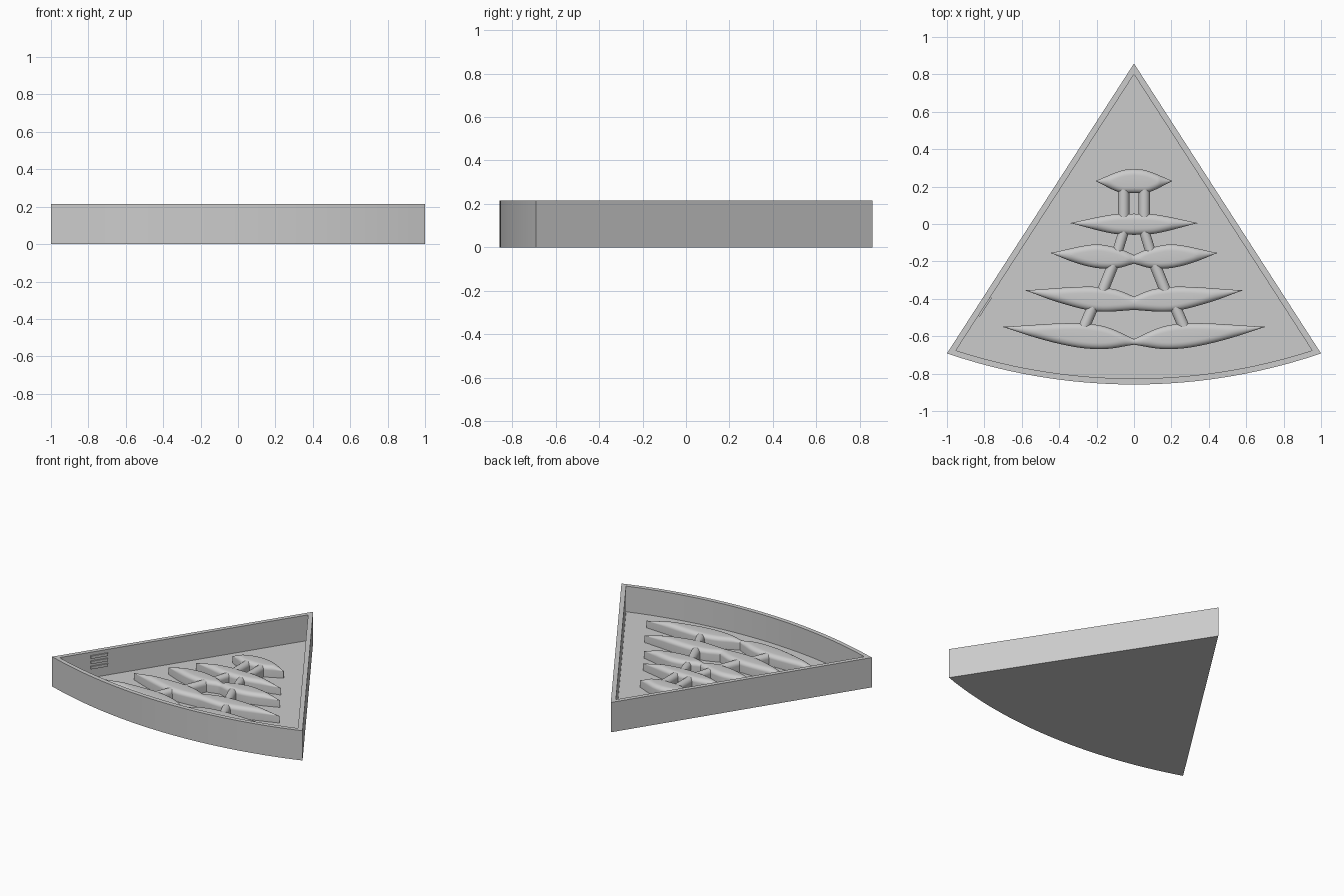
import bpy, bmesh, math
from mathutils import Vector

cube = bpy.data.objects.get("Cube")
if cube:
    bpy.data.objects.remove(cube)

HEIGHT, FLOOR = 0.215, 0.03

grey = bpy.data.materials.new("plain grey")
grey.use_nodes = True
colour = (0.6, 0.6, 0.6, 1)
grey.diffuse_color = colour
grey.node_tree.nodes["Principled BSDF"].inputs["Base Color"].default_value = colour


def finish(bm, name):
    bmesh.ops.remove_doubles(bm, verts=bm.verts, dist=1e-5)
    bmesh.ops.recalc_face_normals(bm, faces=bm.faces)
    mesh = bpy.data.meshes.new(name)
    bm.to_mesh(mesh)
    bm.free()
    obj = bpy.data.objects.new(name, mesh)
    bpy.context.collection.objects.link(obj)
    mesh.materials.append(grey)
    bpy.ops.object.select_all(action='DESELECT')
    obj.select_set(True)
    bpy.context.view_layer.objects.active = obj
    bpy.ops.object.shade_smooth_by_angle(angle=math.radians(35))
    return obj


def loft(bm, rings):
    """Join closed rings and cap both ends."""
    loops = [[bm.verts.new(p) for p in ring] for ring in rings]
    n = len(loops[0])
    for a, b in zip(loops, loops[1:]):
        for i in range(n):
            j = (i + 1) % n
            bm.faces.new((a[i], a[j], b[j], b[i]))
    bm.faces.new(loops[0])
    bm.faces.new(loops[-1])


def wedge(corner_x, corner_y, apex_y, front_y, z, steps=24):
    """Triangle outline whose front side bulges as an arc."""
    sag = corner_y - front_y
    radius = (corner_x ** 2 + sag ** 2) / (2 * sag)
    half = math.asin(corner_x / radius)
    ring = [Vector((0, apex_y, z))]
    for i in range(steps + 1):
        a = half * (2 * i / steps - 1)
        ring.append(Vector((radius * math.sin(a), front_y + radius * (1 - math.cos(a)), z)))
    return ring


# Hollow wedge tray
outer = (1.0, -0.692, 0.858, -0.858)
inner = (0.952, -0.676, 0.80, -0.826)
bm = bmesh.new()
loft(bm, [wedge(*outer, 0), wedge(*outer, HEIGHT), wedge(*inner, HEIGHT), wedge(*inner, FLOOR)])
finish(bm, "tray")


def curve(points, x):
    """Smooth height at x through a few points, mirrored about x = 0."""
    for i, (p, q) in enumerate(zip(points, points[1:])):
        if x <= q[0] + 1e-6:
            def slope(k):
                a, b = points[max(k - 1, 0)], points[min(k + 1, len(points) - 1)]
                return (b[1] - a[1]) / (b[0] - a[0])
            w = q[0] - p[0]
            t = (x - p[0]) / w
            return ((2*t**3 - 3*t**2 + 1) * p[1] + (t**3 - 2*t**2 + t) * w * slope(i)
                    + (3*t**2 - 2*t**3) * q[1] + (t**3 - t**2) * w * slope(i + 1))
    return points[-1][1]


def leaf(name, back, front, steps=28):
    """Pointed bar with upright sides and a softly rounded top."""
    tip = back[-1][0]
    rings = []
    for i in range(-steps, steps + 1):
        x = tip * i / steps
        yb, yf = curve(back, abs(x)), curve(front, abs(x))
        half, mid = max((yb - yf) / 2, 0.001), (yb + yf) / 2
        r = min(0.035, half)
        ring = [Vector((x, mid + half, FLOOR - 0.01))]
        for side in (1, -1):
            for k in range(7):
                a = math.pi / 2 * (k if side > 0 else 6 - k) / 6
                ring.append(Vector((x, mid + side * (half - r + r * math.cos(a)),
                                    FLOOR + 0.05 + 0.8 * r * math.sin(a))))
        ring.append(Vector((x, mid - half, FLOOR - 0.01)))
        rings.append(ring)
    bm = bmesh.new()
    loft(bm, rings)
    finish(bm, name)


# Five leaf bars, given by their back and front edges from centre to tip
leaf("leaf_1", [(0, .295), (.07, .285), (.205, .23)], [(0, .165), (.08, .17), (.205, .23)])
leaf("leaf_2", [(0, .055), (.12, .05), (.34, .005)], [(0, -.058), (.12, -.05), (.34, .005)])
leaf("leaf_3", [(0, -.165), (.1, -.125), (.22, -.11), (.445, -.155)],
     [(0, -.212), (.09, -.236), (.2, -.235), (.32, -.205), (.445, -.155)])
leaf("leaf_4", [(0, -.388), (.1, -.35), (.25, -.335), (.58, -.355)],
     [(0, -.46), (.2, -.467), (.4, -.42), (.58, -.355)])
leaf("leaf_5", [(0, -.615), (.15, -.55), (.32, -.53), (.70, -.55)],
     [(0, -.645), (.15, -.668), (.3, -.66), (.5, -.615), (.70, -.55)])


def rod(name, start, end, r):
    """Arched bar lying on the floor between two leaves."""
    a, b = Vector((*start, 0)), Vector((*end, 0))
    across = (b - a).normalized().cross(Vector((0, 0, 1)))
    profile = [(r, FLOOR - 0.01)]
    profile += [(r * math.cos(math.pi * k / 12), FLOOR + 0.045 + r * math.sin(math.pi * k / 12))
                for k in range(13)]
    profile.append((-r, FLOOR - 0.01))
    bm = bmesh.new()
    loft(bm, [[p + across * u + Vector((0, 0, z)) for u, z in profile] for p in (a, b)])
    finish(bm, name)


# Mirrored pairs of connecting rods
rods = [((.055, .21), (.055, .03), .03), ((.052, -.03), (.092, -.16), .028),
        ((.105, -.2), (.175, -.375), .03), ((.215, -.43), (.275, -.57), .03)]
for n, (start, end, r) in enumerate(rods, 1):
    for side, label in ((1, "left"), (-1, "right")):
        rod(f"rod_{n}_{label}", (side * start[0], start[1]), (side * end[0], end[1]), r)

# Three small raised bars on the inside of the right wall
wall_a, wall_b = Vector((-inner[0], inner[1], 0)), Vector((0, inner[2], 0))
along = (wall_b - wall_a).normalized()
inward = along.cross(Vector((0, 0, 1)))
for n in range(3):
    centre = wall_a + along * 0.28 + Vector((0, 0, 0.105 + 0.038 * n))
    bm = bmesh.new()
    loft(bm, [[centre + along * u + inward * d + Vector((0, 0, z))
               for u, z in ((-.06, -.01), (.06, -.01), (.06, .01), (-.06, .01))]
              for d in (-.005, .009)])
    finish(bm, f"wall_bar_{n + 1}")
